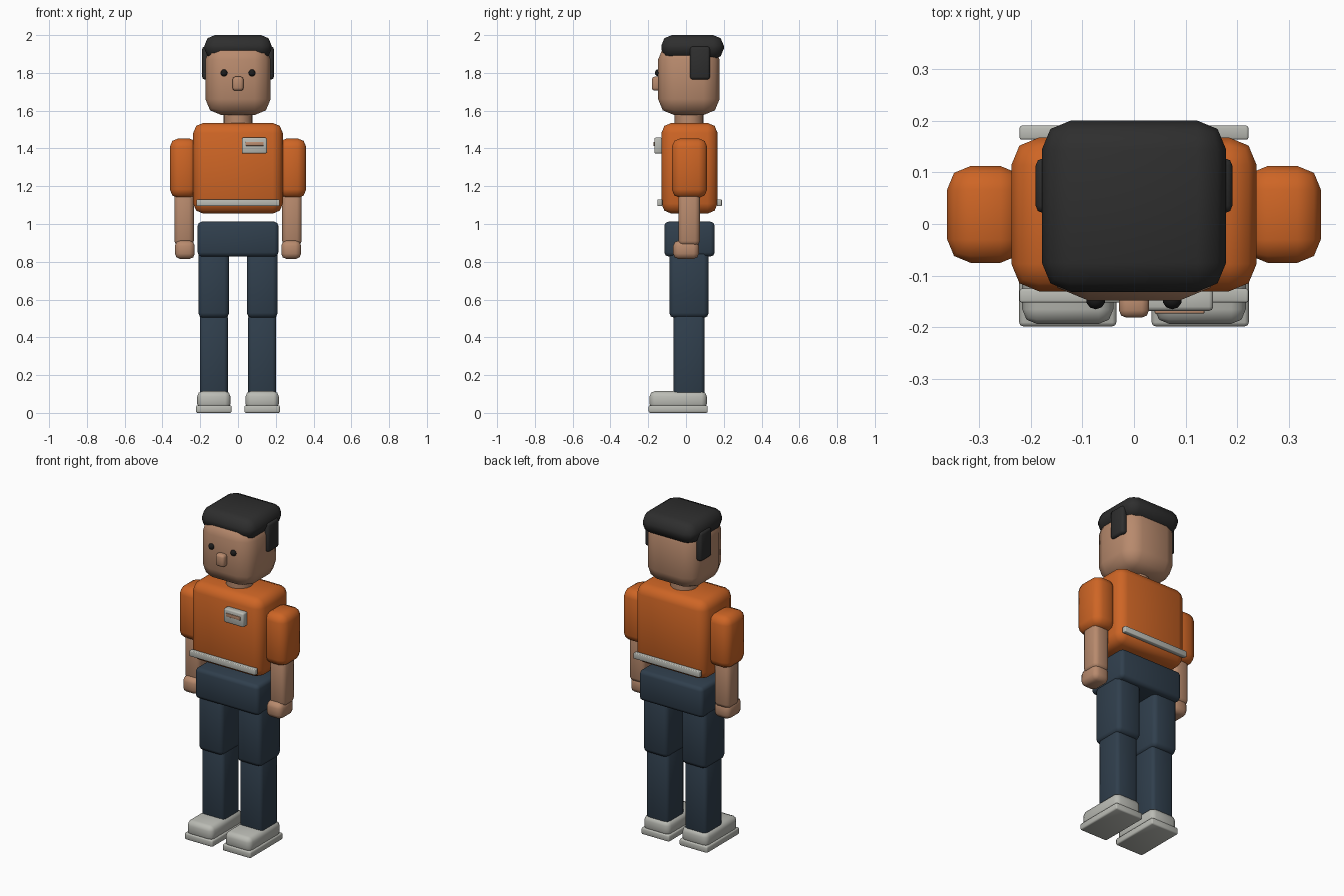
import bpy
import math

if "Cube" in bpy.data.objects:
    bpy.data.objects.remove(bpy.data.objects["Cube"])


def srgb(r, g, b):
    lin = [(c / 255 / 12.92) if c < 11 else ((c / 255 + 0.055) / 1.055) ** 2.4 for c in (r, g, b)]
    return (*lin, 1.0)


def material(name, rgb):
    m = bpy.data.materials.new(name)
    m.diffuse_color = srgb(*rgb)
    m.use_nodes = True
    m.node_tree.nodes["Principled BSDF"].inputs["Base Color"].default_value = m.diffuse_color
    return m


ORANGE = material("orange shirt", (206, 101, 37))
SKIN = material("skin", (184, 138, 109))
NAVY = material("navy trousers", (48, 63, 77))
GREY = material("light grey", (186, 187, 180))
HAIR = material("black hair", (46, 46, 46))
EYE = material("eye black", (28, 28, 28))


def finish(ob, name, mat):
    ob.name = name
    ob.data.materials.append(mat)
    bpy.ops.object.shade_smooth_by_angle(angle=math.radians(50))


def block(name, mat, x, y, z, bevel):
    """Rounded box given by its (min, max) extent on each axis."""
    bpy.ops.mesh.primitive_cube_add(size=1, location=[sum(r) / 2 for r in (x, y, z)])
    ob = bpy.context.object
    ob.scale = [r[1] - r[0] for r in (x, y, z)]
    bpy.ops.object.transform_apply(location=False, rotation=False, scale=True)
    mod = ob.modifiers.new("rounding", 'BEVEL')
    mod.width = bevel
    mod.segments = 2
    mod.limit_method = 'NONE'
    bpy.ops.object.modifier_apply(modifier=mod.name)
    finish(ob, name, mat)


def pair(name, mat, x, y, z, bevel):
    """The same block on both sides of the body."""
    block(name + "_left", mat, x, y, z, bevel)
    block(name + "_right", mat, (-x[1], -x[0]), y, z, bevel)


# Torso, pelvis and neck
block("torso", ORANGE, (-0.237, 0.237), (-0.13, 0.167), (1.055, 1.535), 0.053)
block("pelvis", NAVY, (-0.214, 0.214), (-0.115, 0.152), (0.828, 1.012), 0.022)
bpy.ops.mesh.primitive_cylinder_add(vertices=16, radius=0.076, depth=0.12, location=(0, 0.016, 1.56))
finish(bpy.context.object, "neck", SKIN)

# Reflective strips and chest badge
for side, y in (("front", (-0.152, -0.125)), ("back", (0.163, 0.19))):
    block("strip_" + side, GREY, (-0.221, 0.221), y, (1.095, 1.13), 0.004)
block("badge", GREY, (0.02, 0.153), (-0.168, -0.125), (1.373, 1.457), 0.008)
block("badge_line", SKIN, (0.04, 0.136), (-0.173, -0.165), (1.414, 1.434), 0.002)

# Arms
pair("sleeve", ORANGE, (0.213, 0.361), (-0.075, 0.112), (1.138, 1.453), 0.045)
pair("forearm", SKIN, (0.234, 0.337), (-0.041, 0.073), (0.885, 1.18), 0.025)
pair("hand", SKIN, (0.229, 0.334), (-0.068, 0.068), (0.815, 0.912), 0.028)

# Legs and shoes
pair("thigh", NAVY, (0.047, 0.21), (-0.088, 0.12), (0.503, 0.87), 0.026)
pair("shin", NAVY, (0.054, 0.202), (-0.066, 0.098), (0.08, 0.525), 0.02)
pair("shoe", GREY, (0.04, 0.216), (-0.193, 0.11), (0.02, 0.115), 0.028)
pair("sole", GREY, (0.034, 0.222), (-0.198, 0.115), (0.0, 0.04), 0.008)

# Head, hair and face
block("head", SKIN, (-0.173, 0.173), (-0.148, 0.178), (1.577, 1.955), 0.085)
block("hair_cap", HAIR, (-0.178, 0.178), (-0.131, 0.2), (1.872, 2.0), 0.056)
pair("sideburn", HAIR, (0.15, 0.19), (0.021, 0.127), (1.765, 1.94), 0.014)
block("nose", SKIN, (-0.029, 0.029), (-0.181, -0.13), (1.706, 1.78), 0.014)
for side, x in (("left", 0.074), ("right", -0.074)):
    bpy.ops.mesh.primitive_uv_sphere_add(segments=10, ring_count=6, radius=0.019, location=(x, -0.146, 1.8))
    finish(bpy.context.object, "eye_" + side, EYE)
